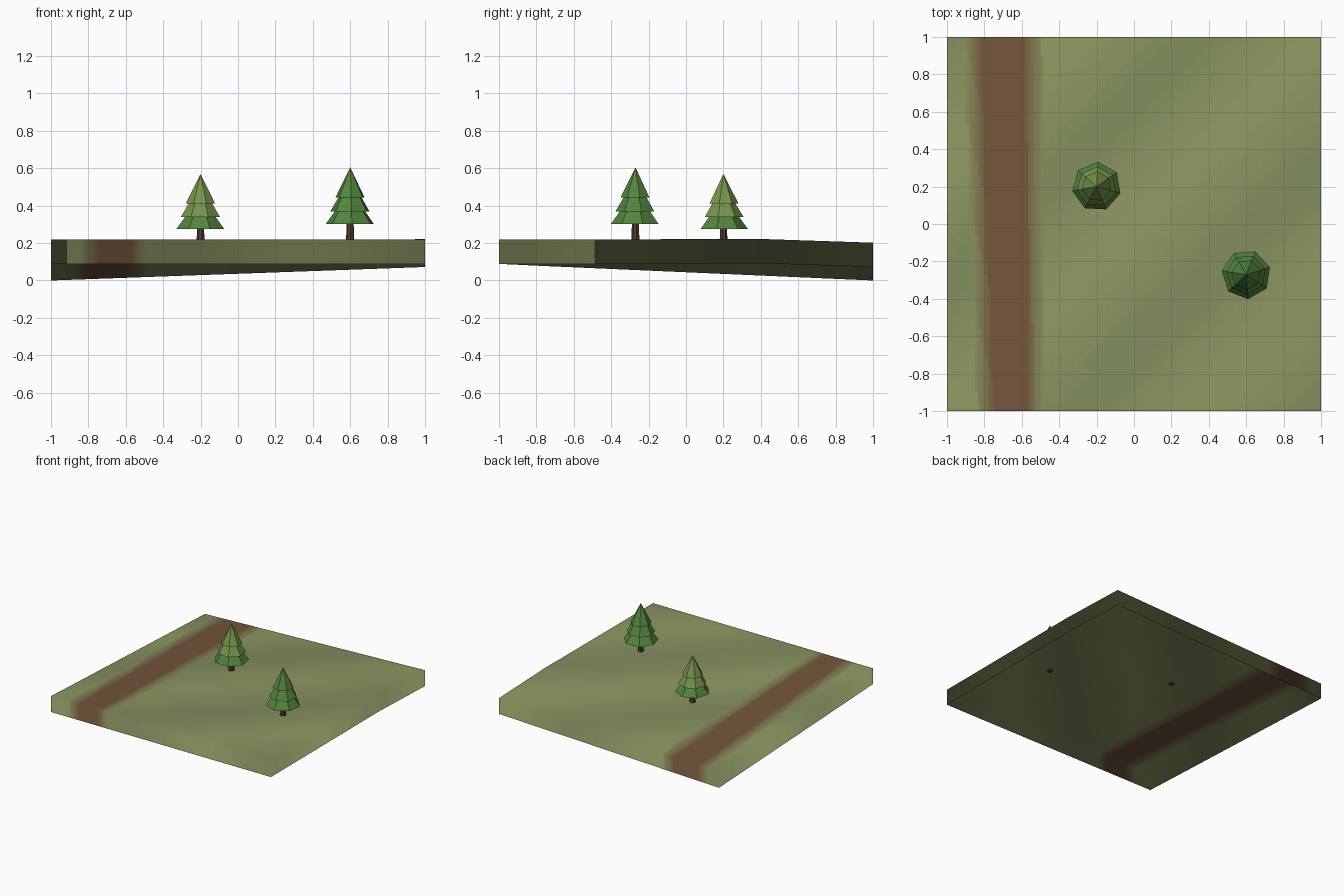
import bpy, bmesh, math
from mathutils import Matrix, Vector

if "Cube" in bpy.data.objects:
    bpy.data.objects.remove(bpy.data.objects["Cube"])

SKIRT = 0.13


def material(name, rgb):
    m = bpy.data.materials.new(name)
    m.diffuse_color = (*rgb, 1)
    m.use_nodes = True
    m.node_tree.nodes["Principled BSDF"].inputs["Base Color"].default_value = m.diffuse_color
    return m


def mix(a, b, t):
    return tuple(p + (q - p) * t for p, q in zip(a, b))


def finish(name, bm, mats):
    me = bpy.data.meshes.new(name)
    bm.to_mesh(me)
    bm.free()
    for m in mats:
        me.materials.append(m)
    ob = bpy.data.objects.new(name, me)
    bpy.context.collection.objects.link(ob)
    return ob


# Ground height: level at the front, falling towards the back left corner
def height(x, y):
    left = 0.218 - 0.088 * (y + 1) / 2
    right = 0.218 + 0.004 * (y + 1) / 1.4 if y < 0.4 else 0.222 - 0.02 * (y - 0.4) / 0.6
    # faint rounding at the front and right edges
    lip = 0.042 * (y + 1) * math.exp(-(y + 1) / 0.05) + 0.012 * (1 - x) * math.exp(-(1 - x) / 0.05)
    return left + (right - left) * (x + 1) / 2 + lip


def ground_normal(x, y, e=0.002):
    dx = height(x + e, y) - height(x - e, y)
    dy = height(x, y + e) - height(x, y - e)
    return Vector((-dx, -dy, 2 * e)).normalized()


# How much path colour there is at a point (0 = grass, 1 = bare earth)
def path_amount(x, y):
    centre, half = -0.68 - 0.02 * y, 0.15 + 0.015 * y
    return min(1, max(0, (half + 0.05 - abs(x - centre)) / 0.1))


GRASS_DARK, GRASS_LIGHT = (0.22, 0.265, 0.11), (0.28, 0.325, 0.125)
EARTH = (0.17, 0.092, 0.045)
N_SHADES, N_BLEND = 7, 7
grass = [material(f"grass_{i}", mix(GRASS_DARK, GRASS_LIGHT, i / (N_SHADES - 1)))
         for i in range(N_SHADES)]
mid = mix(GRASS_DARK, GRASS_LIGHT, 0.5)
earth = [material(f"path_{i}", mix(mid, EARTH, i / N_BLEND)) for i in range(1, N_BLEND + 1)]


def ground_slot(x, y):
    t = round(path_amount(x, y) * N_BLEND)
    if t:
        return N_SHADES + t - 1
    wave = 0.5 + 0.5 * math.cos(2 * math.pi * (x - y) / 1.35)
    return round(wave * (N_SHADES - 1))


# Ground: an open sheet with a skirt hanging from its border, no underside
bm = bmesh.new()
NX, NY = 120, 60
rows = [[bm.verts.new((-1 + 2 * i / NX, -1 + 2 * j / NY, 0)) for i in range(NX + 1)]
        for j in range(NY + 1)]
for j in range(NY):
    for i in range(NX):
        bm.faces.new((rows[j][i], rows[j][i + 1], rows[j + 1][i + 1], rows[j + 1][i]))
for v in bm.verts:
    v.co.z = height(v.co.x, v.co.y)
border = [e for e in bm.edges if e.is_boundary]
ext = bmesh.ops.extrude_edge_only(bm, edges=border)
low = [g for g in ext["geom"] if isinstance(g, bmesh.types.BMVert)]
bmesh.ops.translate(bm, verts=low, vec=(0, 0, -SKIRT))
bmesh.ops.recalc_face_normals(bm, faces=bm.faces[:])
bm.normal_update()
if sum(f.normal.z for f in bm.faces) < 0:
    bmesh.ops.reverse_faces(bm, faces=bm.faces[:])
for f in bm.faces:
    c = f.calc_center_median()
    f.material_index = ground_slot(c.x, c.y)
    f.smooth = True
ground = finish("ground", bm, grass + earth)
# The skirt is shaded like the grass above it
ground.data.normals_split_custom_set_from_vertices(
    [ground_normal(v.co.x, v.co.y) for v in ground.data.vertices])

bark = material("bark", (0.09, 0.045, 0.03))
leaf = material("leaf", (0.085, 0.23, 0.048))
leaf_pale = material("leaf_pale", (0.18, 0.30, 0.07))


def cone(bm, x, y, z0, z1, r0, r1, sides, turn, slot=0):
    mat = Matrix.Translation((x, y, (z0 + z1) / 2)) @ Matrix.Rotation(math.radians(turn), 4, 'Z')
    old = set(bm.faces)
    bmesh.ops.create_cone(bm, cap_ends=True, segments=sides, radius1=r0, radius2=r1,
                          depth=z1 - z0, matrix=mat)
    for f in set(bm.faces) - old:
        f.material_index = slot


# Trees: a trunk just piercing the ground and three stacked cones
TIERS = [(0.087, 0.265, 0.132), (0.153, 0.33, 0.107), (0.225, 0.382, 0.08)]


def tree(name, x, y, turn, upper, size):
    z = height(x, y)
    bm = bmesh.new()
    cone(bm, x, y, z - 0.008, z + 0.12, 0.023, 0.018, 7, turn)
    finish(name + "_trunk", bm, [bark])
    bm = bmesh.new()
    for k, (z0, z1, r) in enumerate(TIERS):
        cone(bm, x, y, z + z0 * size, z + z1 * size, r, 0, 7, turn, 1 if k else 0)
    finish(name + "_foliage", bm, [leaf, upper])


tree("left_tree", -0.2, 0.2, -3, leaf_pale, 1.0)
tree("right_tree", 0.6, -0.27, 30, leaf, 1.025)
